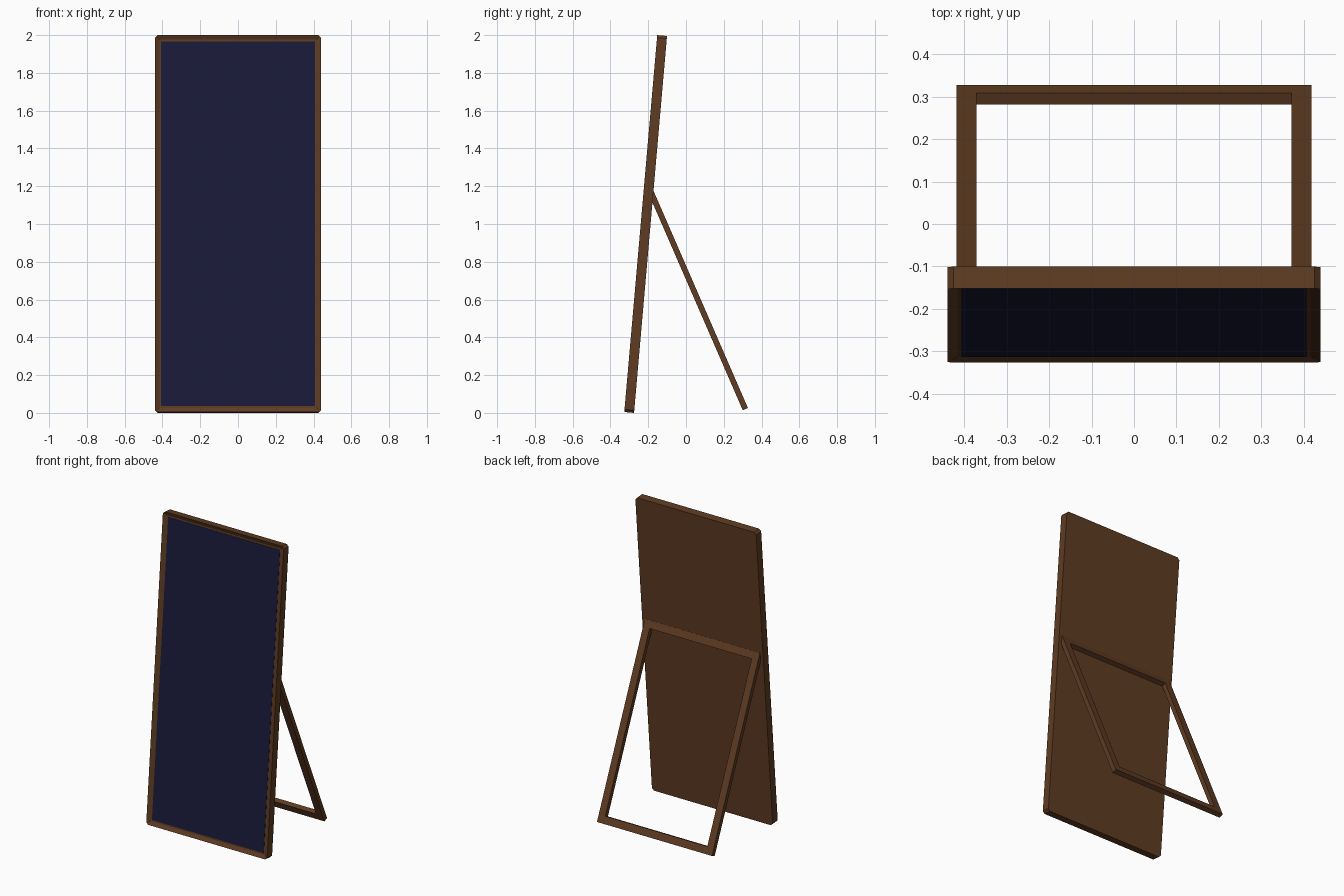
import bpy, bmesh
from math import radians
from mathutils import Vector

if "Cube" in bpy.data.objects:
    bpy.data.objects.remove(bpy.data.objects["Cube"])

PANEL_W, PANEL_H, PANEL_T = 0.88, 2.003, 0.052
BORDER, RECESS, SLAB = 0.033, 0.012, 0.002
LEAN = radians(-5)
STAND_W, STAND_L, STAND_T, RAIL = 0.838, 1.25, 0.03, 0.067


def material(name, rgb):
    m = bpy.data.materials.new(name)
    m.diffuse_color = (*rgb, 1)
    m.use_nodes = True
    m.node_tree.nodes["Principled BSDF"].inputs["Base Color"].default_value = m.diffuse_color
    return m


def finish(name, bm, loc, tilt, mat):
    bmesh.ops.recalc_face_normals(bm, faces=bm.faces)
    me = bpy.data.meshes.new(name)
    bm.to_mesh(me)
    bm.free()
    me.materials.append(mat)
    ob = bpy.data.objects.new(name, me)
    ob.location = loc
    ob.rotation_euler = (tilt, 0, 0)
    bpy.context.collection.objects.link(ob)
    return ob


def box(w, y0, y1, z0, z1):
    bm = bmesh.new()
    bmesh.ops.create_cube(bm, size=1)
    for v in bm.verts:
        v.co = Vector((v.co.x * w, y1 if v.co.y > 0 else y0, z1 if v.co.z > 0 else z0))
    bm.normal_update()
    return bm


wood = material("wood", (0.115, 0.045, 0.016))
dark_blue = material("dark_blue", (0.010, 0.010, 0.042))
panel_loc = (0, -0.275, 0)

# Panel body: a slab with a recessed front and chamfered corners
bm = box(PANEL_W, -PANEL_T, 0, 0, PANEL_H)
front = next(f for f in bm.faces if f.normal.y < -0.9)
bmesh.ops.inset_individual(bm, faces=[front], thickness=BORDER)
for v in front.verts:
    v.co.y += RECESS
corners = [e for e in bm.edges
           if all(abs(v.co.x) > PANEL_W / 2 - 0.001 for v in e.verts)
           and abs(e.verts[0].co.y - e.verts[1].co.y) > PANEL_T / 2]
bmesh.ops.bevel(bm, geom=corners, offset=0.014, segments=1, affect='EDGES')
finish("panel_frame", bm, panel_loc, LEAN, wood)

# Dark board set into the recess
floor = -PANEL_T + RECESS
bm = box(PANEL_W - 2 * BORDER, floor - SLAB, floor, BORDER, PANEL_H - BORDER)
finish("writing_surface", bm, panel_loc, LEAN, dark_blue)

# Rear stand: an open rectangular frame leaning against the back
bm = bmesh.new()
w = STAND_W / 2
face = bm.faces.new([bm.verts.new(p) for p in
                     ((-w, 0, 0), (w, 0, 0), (w, 0, STAND_L), (-w, 0, STAND_L))])
bm.normal_update()
bmesh.ops.inset_individual(bm, faces=[face], thickness=RAIL)
bmesh.ops.delete(bm, geom=[face], context='FACES_ONLY')
ring = bmesh.ops.extrude_face_region(bm, geom=bm.faces[:], use_keep_orig=True)
bmesh.ops.translate(bm, vec=(0, -STAND_T, 0),
                    verts=[g for g in ring["geom"] if isinstance(g, bmesh.types.BMVert)])
finish("rear_stand", bm, (0, 0.328, 0.026), radians(23.5), wood)
